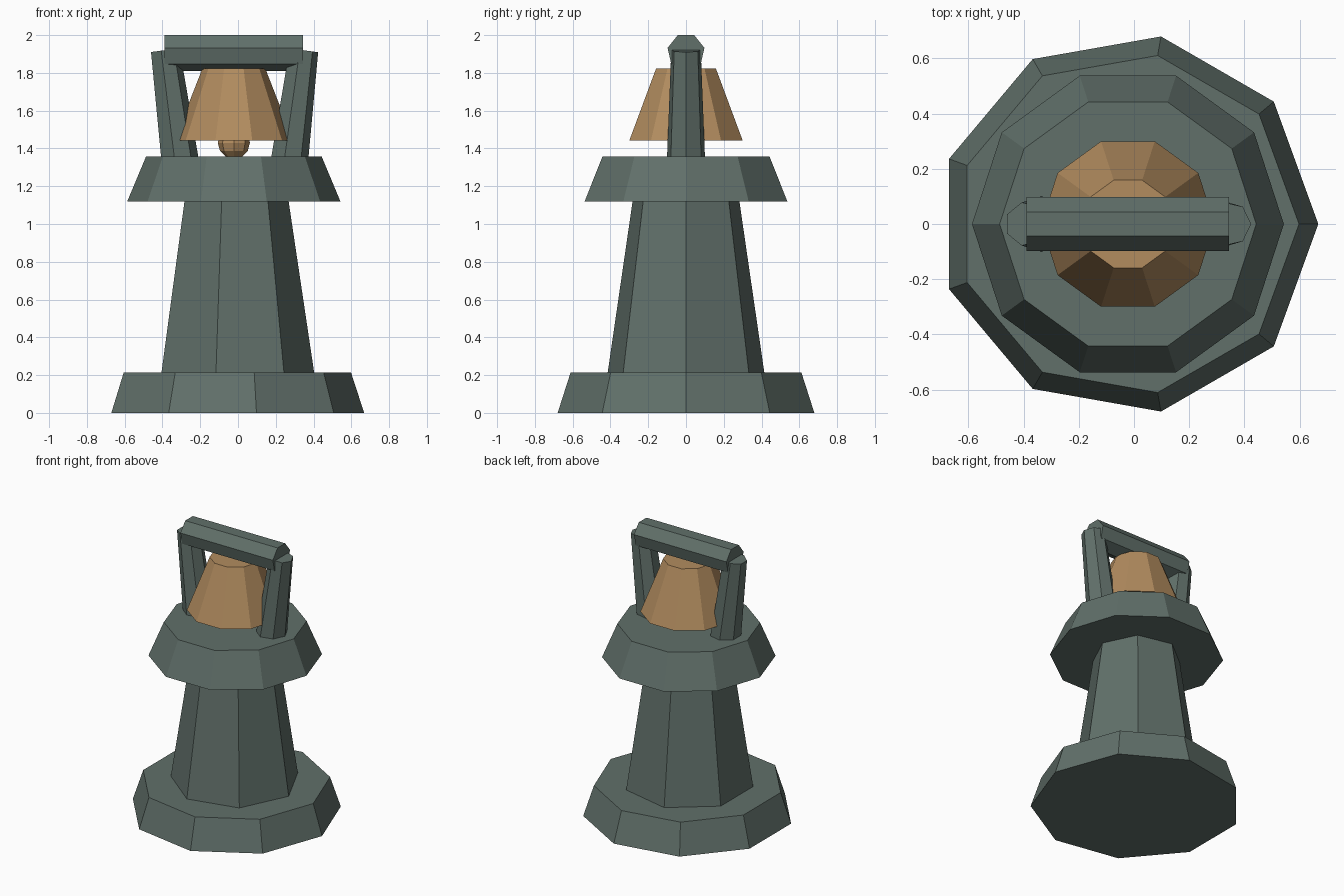
import bpy
import bmesh
from math import cos, sin, tau
from mathutils import Vector

cube = bpy.data.objects.get("Cube")
if cube:
    bpy.data.objects.remove(cube, do_unlink=True)

CX = -0.022  # shared vertical axis of the tower


def material(name, rgb):
    m = bpy.data.materials.new(name)
    m.use_nodes = True
    m.diffuse_color = (*rgb, 1)
    m.node_tree.nodes["Principled BSDF"].inputs["Base Color"].default_value = (*rgb, 1)
    return m


stone = material("grey_green_stone", (0.119, 0.162, 0.144))
bronze = material("bronze", (0.445, 0.262, 0.114))


def finish(name, bm, mat):
    bmesh.ops.recalc_face_normals(bm, faces=bm.faces)
    mesh = bpy.data.meshes.new(name)
    bm.to_mesh(mesh)
    bm.free()
    mesh.materials.append(mat)
    obj = bpy.data.objects.new(name, mesh)
    bpy.context.collection.objects.link(obj)
    return obj


def frustum(name, start, end, r_start, r_end, sides, mat, first=(1, 0, 0)):
    """Tapered prism between two points; its first corner points along 'first'."""
    start, end, first = Vector(start), Vector(end), Vector(first)
    axis = (end - start).normalized()
    u = (first - axis * first.dot(axis)).normalized()
    v = axis.cross(u)
    bm = bmesh.new()
    rings = []
    for centre, r in ((start, r_start), (end, r_end)):
        rings.append([bm.verts.new(centre + r * (u * cos(tau * i / sides) + v * sin(tau * i / sides)))
                      for i in range(sides)])
    low, high = rings
    bm.faces.new(low)
    bm.faces.new(high)
    for i in range(sides):
        j = (i + 1) % sides
        bm.faces.new((low[i], low[j], high[j], high[i]))
    return finish(name, bm, mat)


# Stone tower: foot, shaft and upper ledge
frustum("base", (CX, 0, 0), (CX, 0, 0.215), 0.69, 0.62, 9, stone)
frustum("shaft", (CX, 0, 0.215), (CX, 0, 1.12), 0.425, 0.29, 7, stone)
frustum("ledge", (CX, 0, 1.118), (CX, 0, 1.357), 0.565, 0.465, 10, stone)

# Two posts leaning outward, and the beam across them
for side, label in ((1, "left"), (-1, "right")):
    frustum(label + "_post", (CX + side * 0.285, 0, 1.30), (CX + side * 0.367, 0, 1.92),
            0.105, 0.08, 7, stone)
frustum("beam", (CX - 0.367, 0, 1.91), (CX + 0.367, 0, 1.91), 0.1, 0.1, 7, stone, (0, 0, -1))

# Bell and clapper
frustum("bell", (CX, 0, 1.443), (CX, 0, 1.822), 0.315, 0.167, 10, bronze)
bm = bmesh.new()
bmesh.ops.create_uvsphere(bm, u_segments=8, v_segments=6, radius=0.085)
clapper = finish("clapper", bm, bronze)
clapper.location = (CX, 0, 1.43)
